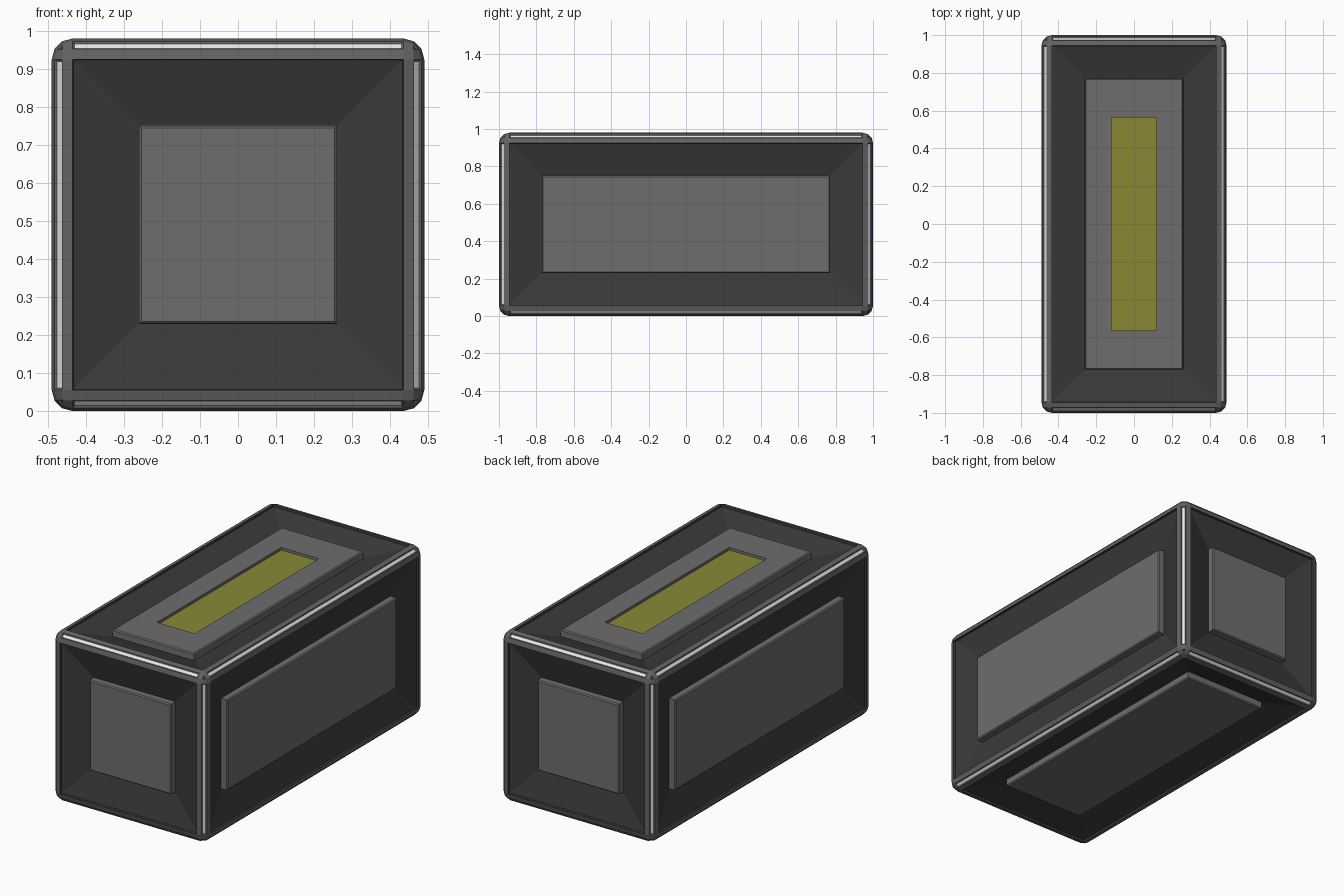
import bpy, bmesh

if "Cube" in bpy.data.objects:
    bpy.data.objects.remove(bpy.data.objects["Cube"])

HX, HY, HZ = 0.49, 1.0, 0.49          # half sizes of the outer shell
FRAME, PANEL, PLATE, STRIP, INLAY = range(5)

PARTS = [
    ("edge_frame", "frame grey", (0.125, 0.125, 0.125)),
    ("recessed_panels", "dark grey", (0.042, 0.042, 0.042)),
    ("raised_plates", "plate grey", (0.155, 0.155, 0.155)),
    ("edge_strips", "white strip", (0.85, 0.85, 0.85)),
    ("top_inlay", "olive yellow", (0.25, 0.25, 0.036)),
]


def step(bm, face, width, depth, rim_mat):
    """Inset a face, move it along its normal and colour the new rim."""
    rim = bmesh.ops.inset_individual(bm, faces=[face], thickness=width,
                                     depth=depth, use_even_offset=True)["faces"]
    for f in rim:
        f.material_index = rim_mat


# Box shell with three-facet edges
bm = bmesh.new()
bmesh.ops.create_cube(bm, size=2)
for v in bm.verts:
    v.co.x *= HX
    v.co.y *= HY
    v.co.z *= HZ
bmesh.ops.bevel(bm, geom=bm.edges[:], offset=0.055, offset_type='OFFSET',
                segments=3, profile=0.5, affect='EDGES')
bm.normal_update()

# Sort the shell faces by direction
sides, edges, corners = [], [], []
for f in bm.faces:
    f.material_index = FRAME
    lo, mid, hi = sorted(abs(c) for c in f.normal)
    if hi > 0.999:
        sides.append(f)
    elif lo < 0.01 and hi - mid < 0.02:
        edges.append(f)
    elif len(f.verts) == 3 and lo > 0.5:
        corners.append(f)

# Light strips sunk into the middle facet of each edge
for f in edges:
    step(bm, f, 0.0055, -0.004, FRAME)
    f.material_index = STRIP

# Small sunken corner triangles
for f in corners:
    step(bm, f, 0.004, -0.003, FRAME)

# Dished panels with a raised plate on every side
for f in sides:
    is_top = f.normal.z > 0.9
    step(bm, f, 0.002, -0.012, PANEL)
    step(bm, f, 0.172, -0.046, PANEL)
    step(bm, f, 0.001, 0.034, PLATE)
    step(bm, f, 0.006, 0.006, PLATE)
    f.material_index = PLATE
    # Inlay sunk into the top plate
    if is_top:
        step(bm, f, 0.135, 0.0, PLATE)
        for v in f.verts:
            v.co.x = 0.12 if v.co.x > 0 else -0.12
            v.co.y = 0.565 if v.co.y > 0 else -0.565
        step(bm, f, 0.0005, -0.015, PLATE)
        f.material_index = INLAY

bmesh.ops.translate(bm, verts=bm.verts[:], vec=(0, 0, HZ))

# Split the shell into one named object per part
for index, (name, mat_name, rgb) in enumerate(PARTS):
    part = bm.copy()
    bmesh.ops.delete(part, geom=[f for f in part.faces if f.material_index != index],
                     context='FACES')
    for f in part.faces:
        f.material_index = 0
    mesh = bpy.data.meshes.new(name)
    part.to_mesh(mesh)
    part.free()
    mat = bpy.data.materials.new(mat_name)
    mat.diffuse_color = (*rgb, 1.0)
    mat.use_nodes = True
    mat.node_tree.nodes["Principled BSDF"].inputs["Base Color"].default_value = mat.diffuse_color
    mesh.materials.append(mat)
    obj = bpy.data.objects.new(name, mesh)
    bpy.context.collection.objects.link(obj)
bm.free()
